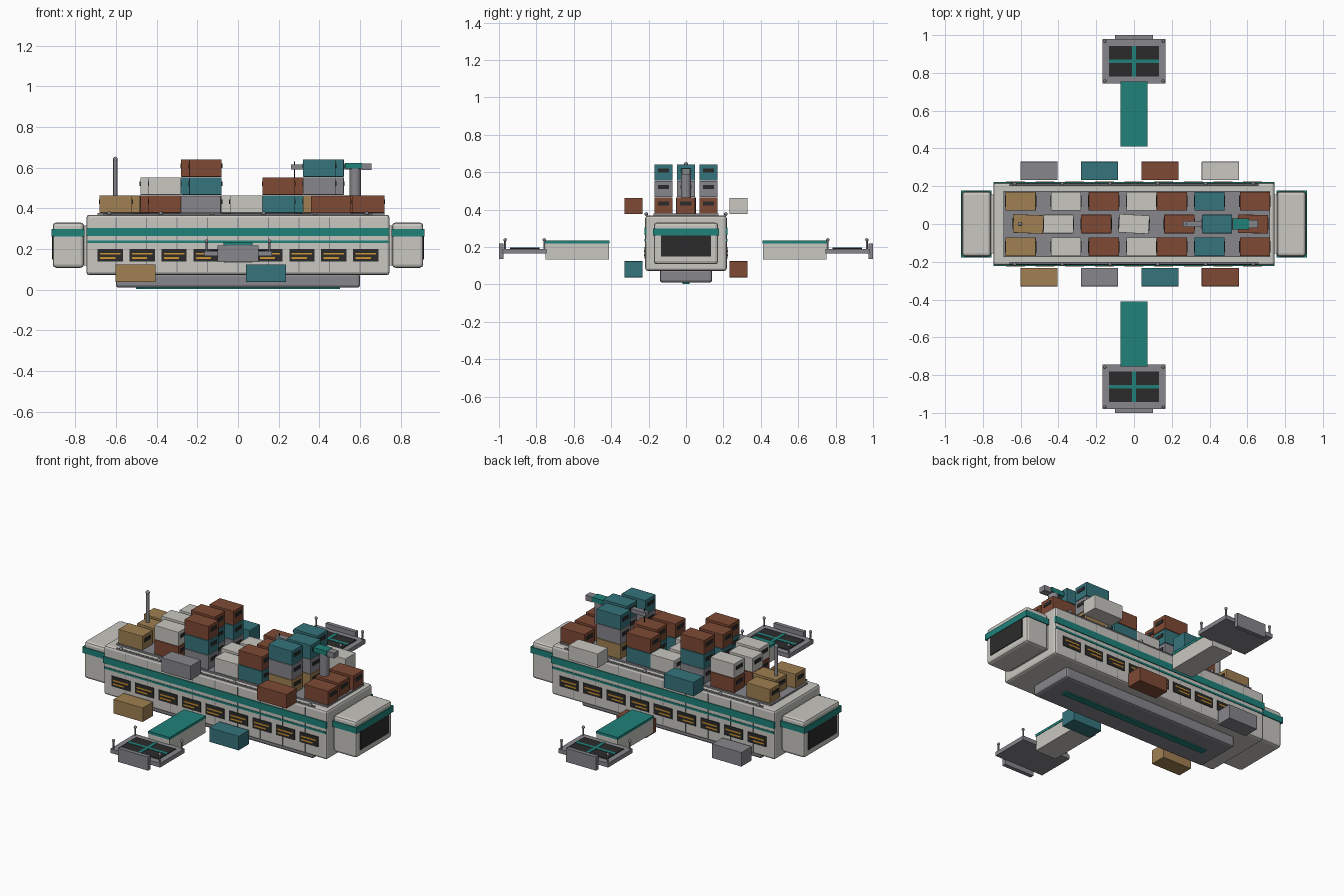
import bpy, bmesh, math, random
from mathutils import Matrix, Vector

if "Cube" in bpy.data.objects:
    bpy.data.objects.remove(bpy.data.objects["Cube"])

random.seed(4)


def material(name, r, g, b):
    m = bpy.data.materials.new(name)
    m.diffuse_color = (r, g, b, 1)
    m.use_nodes = True
    m.node_tree.nodes["Principled BSDF"].inputs["Base Color"].default_value = m.diffuse_color
    return m


WHITE = material("off_white", .58, .57, .53)
GREY = material("mid_grey", .24, .24, .265)
DARK = material("charcoal", .024, .024, .025)
TEAL = material("stripe_teal", .014, .22, .195)
BLUE = material("cargo_teal", .035, .175, .2)
RUST = material("cargo_rust", .21, .068, .035)
TAN = material("cargo_tan", .35, .215, .085)
AMBER = material("amber", .62, .29, .03)


def finish(name, bm, mat):
    me = bpy.data.meshes.new(name)
    bm.to_mesh(me)
    bm.free()
    me.materials.append(mat)
    ob = bpy.data.objects.new(name, me)
    bpy.context.collection.objects.link(ob)
    return ob


def box(name, mat, x, y, z, bevel=0, yaw=0):
    """Box from three (low, high) ranges, optionally chamfered and turned about its middle."""
    size = [b - a for a, b in (x, y, z)]
    mid = Vector([(a + b) / 2 for a, b in (x, y, z)])
    bm = bmesh.new()
    bmesh.ops.create_cube(bm, size=1, matrix=Matrix.Diagonal((*size, 1)))
    if bevel:
        bmesh.ops.bevel(bm, geom=bm.edges[:], offset=bevel, segments=2, profile=.5, affect='EDGES')
    ob = finish(name, bm, mat)
    ob.location = mid
    ob.rotation_euler.z = yaw
    return ob


def rod(name, mat, a, b, r, sides=12):
    a, b = Vector(a), Vector(b)
    d = b - a
    mtx = Matrix.Translation((a + b) / 2) @ d.to_track_quat('Z', 'Y').to_matrix().to_4x4()
    bm = bmesh.new()
    bmesh.ops.create_cone(bm, cap_ends=True, segments=sides, radius1=r, radius2=r, depth=d.length, matrix=mtx)
    for f in bm.faces:
        f.smooth = len(f.verts) == 4
    for e in bm.edges:
        e.smooth = all(f.smooth for f in e.link_faces)
    return finish(name, bm, mat)


def ball(name, mat, p, r):
    bm = bmesh.new()
    bmesh.ops.create_uvsphere(bm, u_segments=10, v_segments=6, radius=r, matrix=Matrix.Translation(p))
    for f in bm.faces:
        f.smooth = True
    return finish(name, bm, mat)


def span(a, b):
    return (min(a, b), max(a, b))


# Main hull, deck and keel
box("hull", WHITE, (-.745, .745), (-.218, .218), (.072, .368), .014)
box("cargo_deck", GREY, (-.69, .72), (-.175, .175), (.36, .378))
box("keel", GREY, (-.6, .6), (-.14, .14), (.01, .08), .014)
box("keel_strip", TEAL, (-.5, .5), (-.02, .02), (.003, .012))

# End cabins with collars, stripes and windows
for s, side in ((-1, "left"), (1, "right")):
    box(side + "_collar", WHITE, span(s * .735, s * .765), (-.155, .155), (.12, .315))
    box(side + "_cabin", WHITE, span(s * .757, s * .91), (-.172, .172), (.108, .33), .016)
    box(side + "_cabin_stripe", TEAL, span(s * .755, s * .916), (-.177, .177), (.262, .298))
    box(side + "_cabin_window", DARK, span(s * .9, s * .914), (-.134, .134), (.148, .264))

# Long side details, same on both sides
for s, side in ((-1, "front"), (1, "back")):
    box(side + "_wide_stripe", TEAL, (-.745, .745), span(s * .21, s * .223), (.263, .304))
    box(side + "_thin_stripe", TEAL, (-.74, .74), span(s * .21, s * .221), (.23, .242))
    for i in range(9):
        x = (i - 4) * .157
        box(side + "_window", DARK, (x - .062, x + .062), span(s * .21, s * .222), (.138, .2))
        box(side + "_light_bar", AMBER, (x - .05, x + .05), span(s * .215, s * .224), (.172, .181))
        box(side + "_short_light_bar", AMBER, (x - .05, x + .025), span(s * .215, s * .224), (.151, .16))
    for i in range(-4, 5):
        x = i * .15 + .0
        box(side + "_panel_seam", GREY, (x - .002, x + .002), span(s * .21, s * .2195), (.085, .355))
    rod(side + "_roof_rail", GREY, (-.66, s * .21, .37), (.66, s * .21, .37), .005, 8)
    for i in range(6):
        ball(side + "_roof_lamp", GREY, (-.632 + i * .2528, s * .213, .376), .01)


def container(mat, x, y, z, length=.16, yaw=0, plates=True):
    """Cargo box with a dark label plate near the top of each end."""
    box("container", mat, (x - length / 2, x + length / 2), (y - .049, y + .049), (z, z + .086), .002, yaw)
    if plates:
        for s in (-1, 1):
            d = length / 2 + .001
            px, py = x + s * d * math.cos(yaw), y + s * d * math.sin(yaw)
            box("container_plate", DARK, (px - .002, px + .002), (py - .03, py + .03),
                (z + .043, z + .065), 0, yaw)


# Deck stacks: centre, stagger of the outer rows, colours from the bottom up
stacks = [
    (-.58, -.02, [TAN]),
    (-.38, .02, [RUST, WHITE]),
    (-.18, .02, [GREY, BLUE, RUST]),
    (.02, .02, [WHITE]),
    (.22, -.02, [BLUE, RUST]),
    (.42, -.02, [TAN, GREY, BLUE]),
    (.635, .005, [RUST]),
]
for x, shift, colours in stacks:
    for y in (-.12, 0, .12):
        for level, mat in enumerate(colours):
            turn = random.uniform(-.07, .07) if y == 0 and len(colours) == 1 else 0
            container(mat, x + (shift if y else -shift), y, .378 + level * .0885, yaw=turn)

# Cargo hovering beside the hull, alternately low and high
LOW, HIGH = .038, .376
for y, row in ((-.281, [(TAN, LOW), (GREY, HIGH), (BLUE, LOW), (RUST, HIGH)]),
               (.281, [(GREY, LOW), (BLUE, HIGH), (RUST, LOW), (WHITE, HIGH)])):
    for i, (mat, z) in enumerate(row):
        container(mat, -.503 + i * .32, y, z, .197, plates=False)

# Antenna mast
rod("mast", GREY, (-.603, 0, .37), (-.603, 0, .64), .01)
ball("mast_tip", GREY, (-.603, 0, .642), .012)

# Deck crane
rod("crane_post", GREY, (.577, 0, .37), (.577, 0, .6), .028, 16)
box("crane_head", TEAL, (.525, .61), (-.028, .028), (.595, .622))
box("crane_boom", GREY, (.26, .655), (-.016, .016), (.592, .616))
box("crane_counterweight", GREY, (.61, .657), (-.022, .022), (.588, .62))
rod("crane_cable", DARK, (.277, 0, .5), (.277, 0, .63), .003, 6)

# Gangways and landing pads on both sides
for s, side in ((-1, "front"), (1, "back")):
    box(side + "_gangway", WHITE, (-.07, .07), span(s * .412, s * .752), (.132, .222))
    box(side + "_gangway_top", TEAL, (-.072, .072), span(s * .41, s * .754), (.22, .235))
    box(side + "_pad", GREY, (-.166, .166), span(s * .745, s * .98), (.165, .19))
    box(side + "_pad_surface", DARK, (-.132, .132), span(s * .782, s * .942), (.187, .194))
    box(side + "_pad_line_long", TEAL, (-.132, .132), span(s * .852, s * .872), (.19, .196))
    box(side + "_pad_line_cross", TEAL, (-.01, .01), span(s * .782, s * .942), (.19, .1965))
    box(side + "_pad_bumper", GREY, (-.1, .1), span(s * .976, s * 1.0), (.136, .218))
    for x in (-.155, .155):
        for y in (.758, .967):
            rod(side + "_pad_post", GREY, (x, s * y, .185), (x, s * y, .236), .005, 8)
            ball(side + "_pad_lamp", GREY, (x, s * y, .238), .009)
